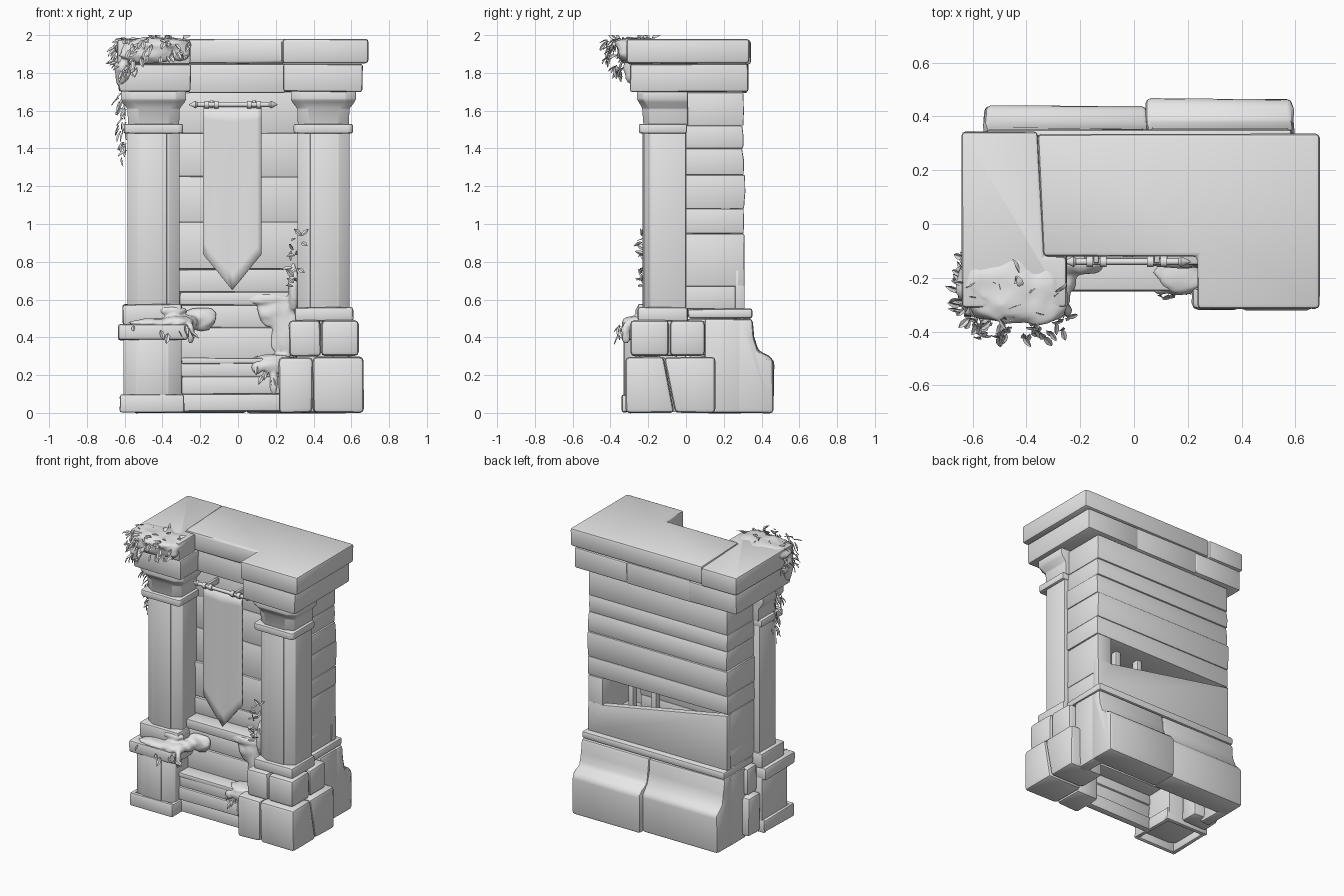
import bpy, bmesh, math, random
from mathutils import Vector, noise

random.seed(7)
default_cube = bpy.data.objects.get("Cube")
if default_cube:
    bpy.data.objects.remove(default_cube, do_unlink=True)

stone = bpy.data.materials.new("pale grey stone")
stone.use_nodes = True
stone.diffuse_color = (.8, .8, .8, 1)
stone.node_tree.nodes["Principled BSDF"].inputs["Base Color"].default_value = (.8, .8, .8, 1)
built = []


def finish(name, bm):
    bmesh.ops.recalc_face_normals(bm, faces=bm.faces)
    mesh = bpy.data.meshes.new(name)
    bm.to_mesh(mesh)
    bm.free()
    mesh.materials.append(stone)
    obj = bpy.data.objects.new(name, mesh)
    bpy.context.collection.objects.link(obj)
    built.append(obj)
    return obj


def loft(name, rings, bevel=.012, wear=.0):
    """Skin a stack of equal point rings and round off the edges."""
    bm = bmesh.new()
    loops = []
    for ring in rings:
        loops.append([bm.verts.new([c + random.uniform(-wear, wear) for c in p]) for p in ring])
    count = len(loops[0])
    for low, high in zip(loops, loops[1:]):
        for i in range(count):
            j = (i + 1) % count
            bm.faces.new((low[i], low[j], high[j], high[i]))
    bm.faces.new(loops[0])
    bm.faces.new(loops[-1])
    bmesh.ops.recalc_face_normals(bm, faces=bm.faces)
    if bevel:
        edges = [e for e in bm.edges if e.calc_face_angle(0) > .5]
        bmesh.ops.bevel(bm, geom=edges, offset=bevel, segments=2, profile=.5,
                        affect='EDGES', clamp_overlap=True)
    return finish(name, bm)


def prism(name, outline, axis, low, high, bevel=.012, wear=.003):
    """Extrude a flat outline along one axis."""
    def place(p, t):
        q = list(p)
        q.insert("xyz".index(axis), t)
        return q
    return loft(name, [[place(p, t) for p in outline] for t in (low, high)], bevel, wear)


def block(name, x, y, z, bevel=.012, wear=.003):
    outline = [(x[0], y[0]), (x[1], y[0]), (x[1], y[1]), (x[0], y[1])]
    return prism(name, outline, "z", z[0], z[1], bevel, wear)


def chamfered(name, cx, levels, cut, back=.0, bevel=.005):
    """Post with cut corners; each level is height, half width, front."""
    def ring(z, w, front):
        side = front + cut * .6
        return [(cx - w + cut, front, z), (cx + w - cut, front, z), (cx + w, side, z),
                (cx + w, back, z), (cx - w, back, z), (cx - w, side, z)]
    return loft(name, [ring(*level) for level in levels], bevel)


# Cap slabs: left block, then one piece wrapping the centre and right
prism("cap_left", [(-.64, -.31), (-.25, -.31), (-.25, -.12), (-.335, -.12),
                   (-.358, .343), (-.64, .343)], "z", 1.845, 1.975, .014, .001)
prism("cap_right", [(-.337, -.12), (.235, -.12), (.235, -.315), (.69, -.315),
                    (.69, .335), (-.359, .335)], "z", 1.85, 1.98, .016, .001)

# Lintel course under the cap
block("lintel_left", (-.63, -.25), (-.295, .33), (1.7, 1.845))
block("lintel_right", (.24, .66), (-.295, .33), (1.7, 1.845))
block("lintel_centre", (-.26, .25), (-.095, .328), (1.695, 1.85))

# Wall courses at the back, with uneven faces
heights = [.95, 1.08, 1.26, 1.4, 1.52, 1.695]
for i, (a, b) in enumerate(zip(heights, heights[1:])):
    lower, upper = (.312 - random.uniform(0, .016) for _ in range(2))
    middle = max(lower, upper) + .002
    prism(f"wall_course_{i}", [(-.005, a), (lower, a), (middle, (a + b) / 2), (upper, b), (-.005, b)],
          "x", -.545 + random.uniform(0, .01), .57 - random.uniform(0, .01), .006, .001)

# Slanted broken plank and the hollow behind it
prism("broken_plank", [(-.545, .55), (.565, .55), (.565, .76), (.45, .76), (-.545, .945)],
      "y", .26, .31, .006, .001)
block("hollow_floor", (-.54, .56), (-.005, .262), (.55, .68), .005, .001)
block("hollow_corner", (.45, .565), (-.005, .308), (.67, .948), .006, .001)
block("hollow_cheek", (-.543, -.45), (-.005, .262), (.67, .948), .006, .001)
for x in (.12, .3):
    block("hollow_post", (x - .02, x + .02), (.15, .2), (.67, .955), .005, .001)

# Front panel courses between the columns
heights = [.56, .64, .76, 1.01, 1.25, 1.48, 1.695]
for i, (a, b) in enumerate(zip(heights, heights[1:])):
    block(f"front_panel_{i}", (-.34, .34), (-.03 - random.uniform(0, .015), .03), (a, b), .006)

# Columns with a slim raised panel on the front
for side, cx in (("left", -.447), ("right", .452)):
    chamfered(f"{side}_shaft", cx, [(.5, .138, -.222), (1.5, .138, -.222)], .058)
    block(f"{side}_shaft_panel", (cx - .07, cx + .07), (-.229, -.2), (.55, 1.49), .003, 0)
    chamfered(f"{side}_collar", cx, [(1.48, .157, -.25), (1.53, .157, -.25)], .02, .005, .01)
    chamfered(f"{side}_capital", cx, [(1.52, .135, -.225), (1.61, .138, -.23), (1.645, .165, -.25),
                                      (1.66, .172, -.26), (1.705, .172, -.26)], .055, .01)

# Left pedestal
block("pedestal_foot_front", (-.625, -.285), (-.34, -.31), (.005, .095), .01)
block("pedestal_foot_back", (-.625, -.285), (-.03, .0), (.005, .095), .01)
for x in (-.61, -.3):
    block("pedestal_foot_side", (x - .015, x + .015), (-.335, -.005), (.005, .095), .01)
chamfered("pedestal_body", -.453, [(.06, .153, -.325), (.4, .153, -.325)], .07, .0)
block("pedestal_panel", (-.525, -.381), (-.331, -.3), (.09, .39), .003, 0)
block("pedestal_top", (-.635, -.265), (-.34, .0), (.385, .47), .016)
block("left_plinth", (-.61, -.295), (-.255, .01), (.465, .575), .014)
block("left_side_stone_low", (-.6, -.4), (.005, .14), (.02, .3), .02)
block("left_side_stone_high", (-.575, -.4), (.005, .12), (.305, .5), .02)

# Right stacked foundation stones
block("stone_low_inner", (.215, .395), (-.318, -.1), (0, .295), .022)
prism("stone_low_front", [(-.32, .0), (-.06, .0), (-.12, .297), (-.32, .297)], "x", .397, .664, .022)
prism("stone_low_side", [(-.057, .0), (.157, .0), (.157, .297), (-.117, .297)], "x", .397, .662, .022)
block("stone_high_inner", (.27, .438), (-.292, -.05), (.3, .49), .022)
block("stone_high_front", (.44, .64), (-.295, -.09), (.3, .49), .022)
block("stone_high_side", (.44, .635), (-.087, .1), (.3, .49), .022)
block("right_plinth", (.3, .61), (-.255, .01), (.485, .56), .014)

# Back foundation: two sloped stones, end cheeks and a ledge
for name, x0, x1, depth in (("left", -.555, .05, -.02), ("right", .045, .59, .006)):
    profile = [(.26, .0), (.46 + depth, .0), (.46 + depth, .275), (.43 + depth, .3),
               (.38, .33), (.36, .4), (.35, .5), (.26, .5)]
    prism(f"back_stone_{name}", profile, "x", x0, x1, .02, .004)
block("cheek_left", (-.55, -.48), (.1, .3), (0, .5))
block("cheek_right", (.5, .588), (.1, .3), (0, .5), .018)
block("back_ledge", (-.55, .585), (.01, .35), (.5, .552), .014)

# Bench planks across the centre
for i, (a, b, front) in enumerate([(.01, .1, -.235), (.1, .19, -.248), (.19, .27, -.24)]):
    block(f"bench_plank_{i}", (-.3, .25), (front, front + .05), (a, b), .01, .004)
block("bench_seat", (-.3, .27), (-.248, -.08), (.26, .29), .008)
for i, (a, b) in enumerate([(.28, .45), (.45, .575)]):
    block(f"bench_back_{i}", (-.31, .31), (-.14 + i * .01, -.05), (a, b), .012)
block("bench_ledge", (-.31, .31), (-.15, .0), (.57, .64), .014)

# Banner with faint folds and a pointed hem
bm = bmesh.new()
columns = []
steps, left, right, middle = 12, -.185, .125, -.03
for i in range(steps + 1):
    x = left + (right - left) * i / steps
    bottom = .65 + .19 * abs(x - middle) / (right - middle)
    column = []
    for k in range(13):
        t = k / 12
        fold = .002 * math.sin(i * 1.1 + t) * t
        column.append(bm.verts.new((x, -.135 + fold, 1.62 + (bottom - 1.62) * t)))
    columns.append(column)
for a, b in zip(columns, columns[1:]):
    for k in range(12):
        bm.faces.new((a[k], b[k], b[k + 1], a[k + 1]))
banner = finish("banner", bm)
thickness = banner.modifiers.new("Thickness", 'SOLIDIFY')
thickness.thickness = .012


def lathe(name, profile, y, z, sides=12):
    rings = [[(x, y + r * math.cos(i * math.tau / sides), z + r * math.sin(i * math.tau / sides))
              for i in range(sides)] for x, r in profile]
    return loft(name, rings, 0)


# Rod with pointed ends, loops and wall brackets
lathe("banner_rod", [(-.26, .002), (-.225, .02), (-.215, .012), (.165, .012), (.175, .02), (.21, .002)],
      -.14, 1.632)
for x in (-.165, -.115, .06, .11):
    lathe("rod_loop", [(x - .012, .02), (x + .012, .02)], -.14, 1.632)
for x in (-.14, .085):
    block("rod_bracket", (x - .01, x + .01), (-.145, -.03), (1.615, 1.655), .004, 0)


def moss(name, lumps):
    """Merge squashed lumps (centre, radii) into one soft growth."""
    bm = bmesh.new()
    for centre, radii in lumps:
        made = bmesh.ops.create_icosphere(bm, subdivisions=3, radius=1)
        for v in made["verts"]:
            swell = 1 + .25 * noise.noise(v.co * 2 + Vector(centre) * 9)
            v.co = Vector(c + r * k * swell for c, r, k in zip(centre, radii, v.co))
    obj = finish(name, bm)
    merge = obj.modifiers.new("Merge", 'REMESH')
    merge.mode, merge.voxel_size, merge.use_smooth_shade = 'VOXEL', .01, True
    obj.modifiers.new("Soften", 'SMOOTH').iterations = 4


moss("moss_cap", [((-.47, -.24, 1.945), (.16, .13, .045)), ((-.35, -.26, 1.945), (.11, .12, .04)),
                  ((-.57, -.22, 1.935), (.09, .1, .05)), ((-.45, -.32, 1.91), (.17, .045, .06)),
                  ((-.31, -.32, 1.91), (.06, .04, .05)), ((-.61, -.26, 1.82), (.045, .07, .09))])
moss("moss_pedestal", [((-.45, -.28, .475), (.13, .06, .025)), ((-.32, -.27, .48), (.09, .07, .035)),
                       ((-.2, -.15, .5), (.09, .04, .06)), ((-.26, -.19, .48), (.05, .08, .04)),
                       ((-.25, -.32, .42), (.02, .025, .06)), ((-.35, -.23, .54), (.08, .04, .03))])
moss("moss_bench", [((.2, -.135, .53), (.1, .03, .08)), ((.25, -.135, .43), (.08, .03, .14)),
                    ((.16, -.135, .6), (.14, .03, .035)), ((.18, -.18, .29), (.1, .08, .02)),
                    ((.17, -.24, .25), (.08, .025, .035)), ((.19, -.245, .16), (.025, .018, .07)),
                    ((.1, -.245, .24), (.03, .018, .035)), ((.295, -.15, .66), (.03, .05, .13))])


def leaves(name, count, low, high, centre, droop=.6):
    """Scatter small oval leaves in a box, splayed away from a centre."""
    bm = bmesh.new()
    for _ in range(count):
        root = Vector(random.uniform(a, b) for a, b in zip(low, high))
        outward = root - Vector(centre)
        outward.z = 0
        outward.normalize()
        scatter = Vector(random.uniform(-.6, .6) for _ in range(3))
        aim = (outward * .6 + scatter - Vector((0, 0, droop))).normalized()
        facing = outward + Vector((random.uniform(-.4, .4), -.3, .7))
        side = aim.cross(facing).normalized()
        up = side.cross(aim)
        size = random.uniform(.042, .062)
        rows = []
        for t, width in ((0, .03), (.25, .2), (.6, .23), (.85, .12), (1, .01)):
            spine = root + aim * size * t - up * size * t * t * .2
            rows.append([bm.verts.new(spine + side * size * width * s + up * size * .08 * abs(s))
                         for s in (-1, 0, 1)])
        for a, b in zip(rows, rows[1:]):
            for k in (0, 1):
                bm.faces.new((a[k], a[k + 1], b[k + 1], b[k]))
    for v in bm.verts:
        v.co.z = min(v.co.z, 2)
        v.co.y = max(v.co.y, -.46)
    finish(name, bm)


# Ivy on the cap, hanging down the left column, and creeping up the right
cap_centre = (-.45, -.2, 1.9)
leaves("ivy_cap_front", 34, (-.6, -.42, 1.88), (-.25, -.36, 1.98), cap_centre)
leaves("ivy_cap_top", 22, (-.63, -.38, 1.97), (-.25, -.17, 1.985), cap_centre, 0)
leaves("ivy_cap_side", 20, (-.65, -.33, 1.83), (-.62, -.14, 1.97), cap_centre, .3)
leaves("ivy_hanging_front", 12, (-.62, -.38, 1.8), (-.52, -.33, 1.88), cap_centre, 1)
leaves("ivy_left_column", 30, (-.63, -.2, 1.35), (-.585, -.1, 1.72), (-.42, -.13, 1.5), 1)
leaves("ivy_right_column", 16, (.28, -.235, .66), (.35, -.215, .96), (.4, -.1, .8), -.4)
leaves("ivy_pedestal", 8, (-.63, -.35, .39), (-.25, -.34, .47), (-.45, -.2, .4), .8)
leaves("ivy_bench", 6, (.1, -.263, .14), (.23, -.255, .27), (.18, -.1, .2), 1.5)

# Smooth shading with crisp stone edges
bpy.ops.object.select_all(action='DESELECT')
for obj in built:
    obj.select_set(True)
bpy.context.view_layer.objects.active = built[0]
bpy.ops.object.shade_smooth_by_angle(angle=math.radians(35))
